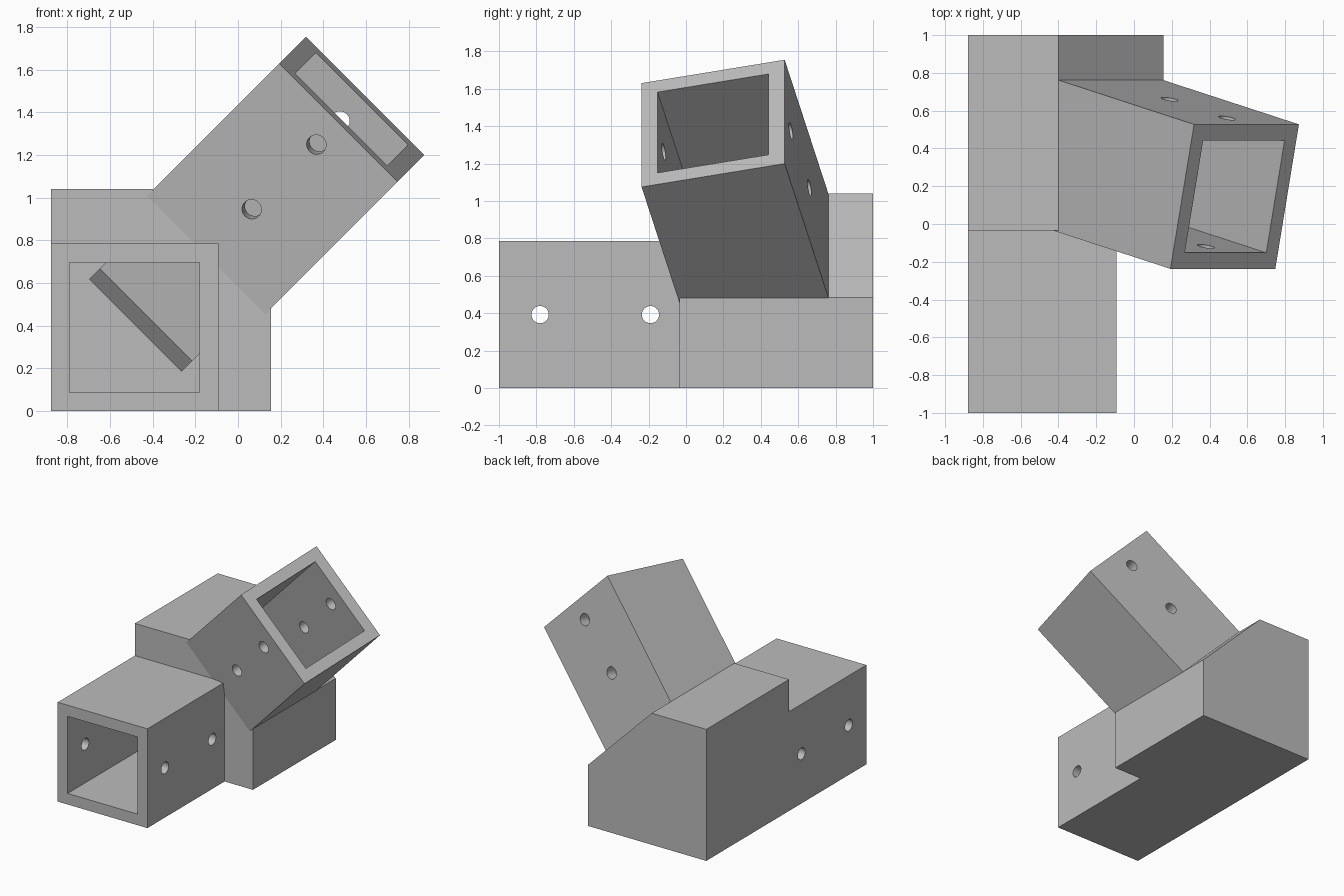
import bpy
import bmesh
from math import radians, sin, cos, sqrt
from mathutils import Matrix, Vector

cube = bpy.data.objects.get("Cube")
if cube:
    bpy.data.objects.remove(cube, do_unlink=True)

grey = bpy.data.materials.new("plain_grey")
grey.use_nodes = True
colour = (0.5, 0.5, 0.5, 1)
grey.diffuse_color = colour
grey.node_tree.nodes["Principled BSDF"].inputs["Base Color"].default_value = colour

OUTER, INNER, DEPTH, HOLE_R = 0.785, 0.61, 1.47, 0.046


def make_object(name, bm, matrix=Matrix()):
    bmesh.ops.recalc_face_normals(bm, faces=bm.faces)
    bm.transform(matrix)
    mesh = bpy.data.meshes.new(name)
    bm.to_mesh(mesh)
    bm.free()
    mesh.materials.append(grey)
    obj = bpy.data.objects.new(name, mesh)
    bpy.context.collection.objects.link(obj)
    return obj


def square_bar(name, frame, size, start, end):
    """Square bar along the local z of a socket frame."""
    bm = bmesh.new()
    bmesh.ops.create_cube(bm, size=1)
    bm.transform(Matrix.Translation((0, 0, (start + end) / 2))
                 @ Matrix.Diagonal((size, size, end - start, 1)))
    return make_object(name, bm, frame)


def cross_pin(name, frame, distance, turn):
    """Round pin across a socket, at a distance in from its mouth."""
    bm = bmesh.new()
    bmesh.ops.create_cone(bm, cap_ends=True, segments=32, radius1=HOLE_R,
                          radius2=HOLE_R, depth=1.1)
    return make_object(name, bm, frame @ Matrix.Translation((0, 0, -distance)) @ turn)


def combine(target, other, operation):
    mod = target.modifiers.new(operation.lower(), "BOOLEAN")
    mod.operation, mod.solver, mod.object = operation, "EXACT", other
    bpy.context.view_layer.objects.active = target
    bpy.ops.object.modifier_apply(modifier=mod.name)
    bpy.data.objects.remove(other, do_unlink=True)


def frame_from(origin, x, y, z):
    frame = Matrix((x, y, z)).transposed().to_4x4()
    frame.translation = origin
    return frame


# Socket frames: local z points out of the mouth
tilt, h = radians(13), 1 / sqrt(2)
straight = frame_from((-0.485, -1, 0.3925), (1, 0, 0), (0, 0, 1), (0, -1, 0))
angled = frame_from((0.533, 0.145, 1.415), (h, 0, -h),
                    (h * sin(tilt), cos(tilt), h * sin(tilt)),
                    (h * cos(tilt), -sin(tilt), h * cos(tilt)))

# Chamfered corner block, extruded front to back
bm = bmesh.new()
profile = [(-0.8775, 0), (0.155, 0), (0.155, 0.485), (-0.4, 1.04), (-0.8775, 1.04)]
face = bm.faces.new([bm.verts.new((x, -0.035, z)) for x, z in profile])
grown = bmesh.ops.extrude_face_region(bm, geom=[face])["geom"]
bmesh.ops.translate(bm, vec=Vector((0, 1.035, 0)),
                    verts=[v for v in grown if isinstance(v, bmesh.types.BMVert)])
bracket = make_object("angled_corner_bracket", bm)

# Two square tubes joined to the block
for label, frame in (("straight_tube", straight), ("angled_tube", angled)):
    combine(bracket, square_bar(label, frame, OUTER, -1.2, 0), "UNION")

# Square sockets that meet inside the block
for label, frame in (("straight_socket", straight), ("angled_socket", angled)):
    combine(bracket, square_bar(label, frame, INNER, -DEPTH, 0.1), "DIFFERENCE")

# Pairs of screw holes through the tube walls
across_x = Matrix.Rotation(radians(90), 4, "Y")
across_y = Matrix.Rotation(radians(90), 4, "X")
for frame, turn, distances in ((straight, across_x, (0.22, 0.81)),
                               (angled, across_y, (0.15, 0.59))):
    for distance in distances:
        combine(bracket, cross_pin("screw_hole", frame, distance, turn), "DIFFERENCE")

# Smooth only the screw hole walls
bpy.ops.object.select_all(action="DESELECT")
bracket.select_set(True)
bpy.context.view_layer.objects.active = bracket
bpy.ops.object.shade_smooth_by_angle(angle=radians(12.5))
